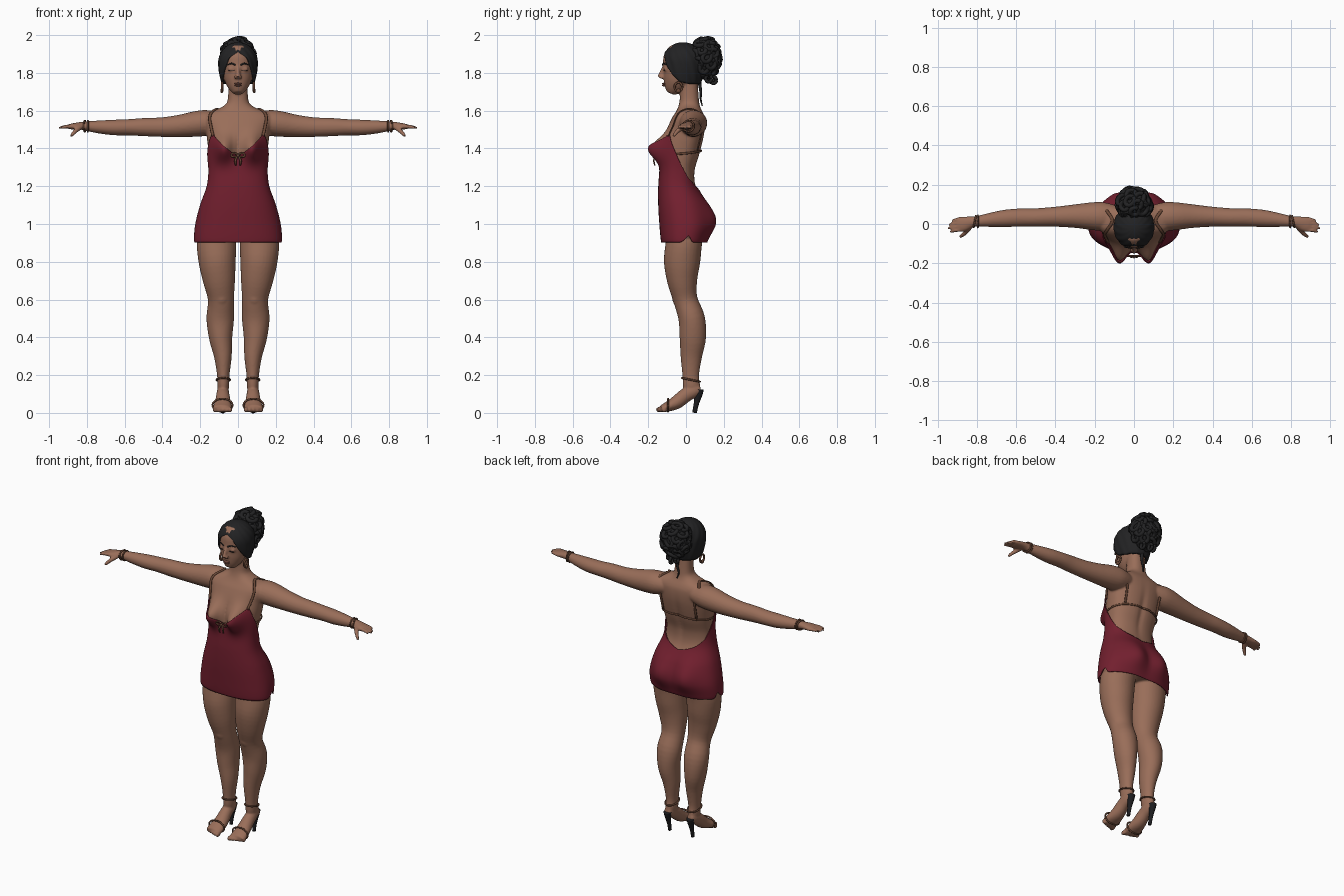
import bpy, bmesh, math, random
from math import sin, cos, pi, radians, exp
from mathutils import Vector, Matrix

random.seed(4)
if "Cube" in bpy.data.objects:
    bpy.data.objects.remove(bpy.data.objects["Cube"], do_unlink=True)
X, Y, Z = Vector((1, 0, 0)), Vector((0, 1, 0)), Vector((0, 0, 1))


def material(name, rgb):
    m = bpy.data.materials.new(name)
    m.use_nodes = True
    m.diffuse_color = (*rgb, 1)
    m.node_tree.nodes["Principled BSDF"].inputs["Base Color"].default_value = (*rgb, 1)
    return m


SKIN = material("warm skin", (0.32, 0.155, 0.10))
RED = material("dark red satin", (0.17, 0.014, 0.028))
HAIR = material("black hair", (0.016, 0.016, 0.017))
TRIM = material("brown trim", (0.14, 0.062, 0.036))
LIP = material("rose lips", (0.23, 0.09, 0.065))
HEEL = material("black heel", (0.012, 0.012, 0.014))


def sample(rows, t):
    """Smooth interpolation through rows whose first entry is the key."""
    t = min(max(t, rows[0][0]), rows[-1][0])
    n = len(rows)
    i = max(k for k in range(n - 1) if rows[k][0] <= t or k == 0)
    p, q = rows[i], rows[i + 1]
    o, r = rows[max(i - 1, 0)], rows[min(i + 2, n - 1)]
    h = q[0] - p[0]
    u = (t - p[0]) / h
    out = []
    for k in range(1, len(p)):
        m1 = (q[k] - o[k]) / (q[0] - o[0]) * h
        m2 = (r[k] - p[k]) / (r[0] - p[0]) * h
        out.append(p[k] * (2*u**3 - 3*u*u + 1) + m1 * (u**3 - 2*u*u + u)
                   + q[k] * (3*u*u - 2*u**3) + m2 * (u**3 - u*u))
    return out


def linear(rows, t):
    for (a, va), (b, vb) in zip(rows, rows[1:]):
        if t <= b:
            return va + (vb - va) * (t - a) / (b - a)
    return rows[-1][1]


def bridge(bm, rings, caps=True):
    vs = [[bm.verts.new(p) for p in ring] for ring in rings]
    n = len(vs[0])
    for a, b in zip(vs, vs[1:]):
        for j in range(n):
            bm.faces.new((a[j], a[(j + 1) % n], b[(j + 1) % n], b[j]))
    if caps:
        bm.faces.new(vs[0])
        bm.faces.new(vs[-1])


def loft(bm, rows, ref, seg=16, sub=4):
    """Tube through (x, y, z, radius along ref, other radius)."""
    keyed = [(i, *r) for i, r in enumerate(rows)]
    pts = [sample(keyed, i / sub) for i in range((len(rows) - 1) * sub + 1)]
    rings = []
    for i, p in enumerate(pts):
        d = Vector(pts[min(i + 1, len(pts) - 1)][:3]) - Vector(pts[max(i - 1, 0)][:3])
        a = (ref - d * (ref.dot(d) / d.dot(d))).normalized()
        b = d.cross(a).normalized()
        rings.append([Vector(p[:3]) + a * p[3] * cos(2*pi*j/seg) + b * p[4] * sin(2*pi*j/seg)
                      for j in range(seg)])
    bridge(bm, rings)


def coil(bm, c, axis, u, r1, r2, r, steps=20):
    v = axis.cross(u)
    pts = [Vector(c) + u * r1 * cos(2*pi*k/steps) + v * r2 * sin(2*pi*k/steps)
           for k in range(steps + 1)]
    loft(bm, [(*p, r, r) for p in pts], axis, 8, 1)


def ball(bm, c, r):
    bmesh.ops.create_icosphere(bm, subdivisions=3, radius=1,
                               matrix=Matrix.Translation(c) @ Matrix.Diagonal((*r, 1)))


def finish(name, bm, mat, mirror=False):
    bmesh.ops.recalc_face_normals(bm, faces=bm.faces[:])
    for f in bm.faces:
        f.smooth = True
    me = bpy.data.meshes.new(name)
    bm.to_mesh(me)
    bm.free()
    me.materials.append(mat)
    ob = bpy.data.objects.new(name, me)
    bpy.context.collection.objects.link(ob)
    if mirror:
        ob.modifiers.new("mirror", 'MIRROR').use_mirror_merge = False
    return ob


def flip(rows, s):
    return [(r[0] * s, *r[1:]) for r in rows]


# Torso rows: height, half width, front y, back y
TORSO = [(0.88, .215, -.115, .09), (0.92, .222, -.123, .105), (1.0, .215, -.13, .122),
         (1.1, .19, -.136, .10), (1.2, .155, -.136, .052), (1.28, .146, -.13, .047),
         (1.36, .153, -.125, .07), (1.44, .163, -.115, .09), (1.5, .17, -.10, .10),
         (1.56, .187, -.075, .10), (1.59, .165, -.056, .09), (1.608, .11, -.046, .08),
         (1.63, .068, -.038, .072), (1.66, .054, -.033, .068), (1.78, .05, -.03, .06)]


def torso(th, z, off=0.0):
    """Point on the torso; th = 0 faces the front."""
    w, f, b = sample(TORSO, z)
    s, c = sin(th), cos(th)
    s, c = math.copysign(abs(s)**.85, s), math.copysign(abs(c)**.85, c)
    x = (w + off) * s
    y = (f + b) / 2 - ((b - f) / 2 + off) * c
    bust = exp(-((abs(x) - .08) / .05)**2 - ((z - 1.4) / .067)**2)
    seat = exp(-((abs(x) - .09) / .07)**2 - ((z - 1.03) / .09)**2)
    spine = exp(-(x / .02)**2 - ((z - 1.36) / .12)**2)
    y += -.083 * bust * max(c, 0) + (.036 * seat - .01 * spine) * max(-c, 0)
    return Vector((x, y, z))


def circle(n):
    return [2 * pi * j / n for j in range(n)]


# Body: overlapping volumes fused into one skin
bm = bmesh.new()
bridge(bm, [[torso(t, .93 + .85 * i / 70) for t in circle(48)] for i in range(71)])
ARM = [(.08, .03, 1.54, .06, .05), (.16, .038, 1.536, .073, .067), (.22, .04, 1.53, .07, .068),
       (.3, .04, 1.52, .06, .06), (.4, .037, 1.513, .051, .052), (.5, .033, 1.513, .047, .048),
       (.58, .033, 1.512, .046, .043), (.66, .028, 1.511, .044, .041), (.74, .02, 1.514, .035, .034),
       (.8, .013, 1.518, .027, .026), (.83, .01, 1.52, .029, .021), (.87, 0, 1.517, .039, .017),
       (.897, -.003, 1.515, .038, .013)]
THUMB = [(.83, -.01, 1.515, .013, .013), (.86, -.045, 1.492, .012, .012), (.885, -.066, 1.465, .008, .008)]
LEG = [(.1, 0, .98, .09, .10), (.113, -.011, .9, .104, .096), (.11, -.021, .8, .098, .096),
       (.1, -.02, .7, .085, .08), (.09, -.003, .6, .069, .064), (.094, .03, .5, .073, .07),
       (.092, .036, .4, .062, .07), (.08, .028, .3, .047, .057), (.078, .025, .2, .033, .044),
       (.078, .03, .14, .031, .045), (.079, .04, .11, .024, .03)]
FOOT = [(.08, .078, .125, .02, .02), (.08, .045, .118, .03, .036), (.08, 0, .095, .035, .038),
        (.08, -.05, .056, .042, .036), (.082, -.1, .032, .05, .026), (.083, -.132, .022, .049, .018)]
for s in (1, -1):
    loft(bm, flip(ARM, s), Y, 24)
    loft(bm, flip(THUMB, s), Y)
    for k, tip in enumerate((.925, .945, .95, .938)):
        y = .024 - .018 * k
        loft(bm, flip([(.88, y, 1.516, .01, .011), (.915, y - .004, 1.515, .009, .01),
                       (tip, y - .01, 1.508, .006, .006)], s), Y, 10)
    loft(bm, flip(LEG, s), X, 32)
    loft(bm, flip(FOOT, s), X, 24)
    ball(bm, (s * .088, -.05, .615), (.036, .024, .045))
    for k in range(5):
        ball(bm, (s * (.042 + .02 * k), -.14 + .006 * k, .017), (.012, .022 - .002 * k, .015))
    ball(bm, (s * .035, -.107, 1.82), (.02, .013, .012))
    ball(bm, (s * .012, -.13, 1.777), (.01, .012, .009))
    ball(bm, (s * .084, -.015, 1.79), (.012, .022, .035))
HEAD = [(0, -.083, 1.692, .024, .022), (0, -.072, 1.715, .046, .046), (0, -.056, 1.75, .067, .068),
        (0, -.04, 1.79, .078, .085), (0, -.03, 1.83, .083, .094), (0, -.02, 1.88, .084, .098),
        (0, -.012, 1.93, .06, .075), (0, -.01, 1.945, .03, .04)]
loft(bm, HEAD, X, 32)
loft(bm, [(0, -.115, 1.835, .009, .01), (0, -.133, 1.79, .012, .014), (0, -.142, 1.776, .014, .012)], X)
body = finish("body", bm, SKIN)
rm = body.modifiers.new("fuse", 'REMESH')
rm.mode, rm.voxel_size, rm.use_smooth_shade = 'VOXEL', .006, True
sm = body.modifiers.new("soften", 'SMOOTH')
sm.factor, sm.iterations = .5, 5

# Dress: sheath with sweetheart front, low back and side slits
TOP = [(0, 1.36), (21, 1.41), (48, 1.478), (62, 1.43), (80, 1.37), (95, 1.31),
       (120, 1.245), (150, 1.2), (180, 1.17)]
bm = bmesh.new()
rings = []
for i in range(57):
    ring = []
    for t in circle(112):
        deg = math.degrees(min(t, 2 * pi - t))
        low = .902 + .035 * exp(-((deg - 97) / 7)**2)
        ring.append(torso(t, low + (linear(TOP, deg) - low) * i / 56, .011))
    rings.append(ring)
bridge(bm, rings, False)
dress = finish("dress", bm, RED)
so = dress.modifiers.new("cloth", 'SOLIDIFY')
so.thickness, so.offset = .005, -1

# Shoulder straps, back band and the bow at the neckline
bm = bmesh.new()
PATH = [(47, 1.465), (49, 1.52), (48, 1.565), (56, 1.595), (90, 1.611), (124, 1.595),
        (134, 1.565), (140, 1.5), (138, 1.39)]
loft(bm, [(*torso(radians(a), z, .007), .008, .004) for a, z in PATH], X, 10, 5)
loft(bm, [(*torso(radians(a), 1.39 - .0002 * (180 - a), .005), .006, .004)
          for a in range(80, 185, 10)], Z, 8, 2)
finish("straps", bm, TRIM, True)
bm = bmesh.new()
coil(bm, (.02, -.163, 1.365), Y, X, .017, .01, .005)
loft(bm, [(.003, -.165, 1.36, .005, .004), (.014, -.17, 1.335, .006, .004), (.012, -.165, 1.31, .004, .003)], X, 8)
ball(bm, (0, -.167, 1.362), (.008, .008, .008))
finish("bow", bm, TRIM, True)

# Jewellery
bm = bmesh.new()
coil(bm, (.084, -.04, 1.725), X, Y, .02, .024, .006)
ball(bm, (.086, -.04, 1.705), (.008, .012, .012))
finish("earrings", bm, TRIM, True)
bm = bmesh.new()
for k in (0, 1):
    coil(bm, (.795 + .016 * k, .013, 1.518), (X + Y * .2 * k).normalized(), Z, .029, .03, .005)
finish("bracelets", bm, TRIM, True)

# Sandals: ankle strap, toe strap and a tapered heel
bm = bmesh.new()
coil(bm, (.078, .026, .175), (Z + Y * .2).normalized(), X, .036, .049, .005, 28)
coil(bm, (.082, -.095, .041), Y, X, .053, .034, .005, 28)
finish("sandal_straps", bm, TRIM, True)
bm = bmesh.new()
loft(bm, [(.08, .068, .125, .024, .026), (.08, .066, .1, .019, .022), (.08, .055, .05, .011, .014),
          (.08, .045, 0, .009, .012)], X, 16)
finish("heels", bm, HEEL, True)

# Face details
bm = bmesh.new()
loft(bm, [(.014, -.125, 1.842, .002, .004), (.035, -.118, 1.85, .003, .004),
          (.058, -.101, 1.842, .002, .002)], Y, 8)
ball(bm, (.035, -.116, 1.814), (.018, .006, .0022))
finish("brows_and_lashes", bm, HAIR, True)
bm = bmesh.new()
ball(bm, (0, -.116, 1.743), (.022, .012, .005))
ball(bm, (0, -.115, 1.734), (.019, .012, .006))
finish("lips", bm, LIP)

# Hair swept back from an arched hairline
LINE = [(0, 1.912), (25, 1.885), (40, 1.838), (60, 1.785), (80, 1.752), (110, 1.74), (180, 1.74)]
bm = bmesh.new()
rings = []
for i in range(1, 33):
    ring = []
    for t in circle(96):
        drop = linear(LINE, math.degrees(min(t, 2 * pi - t))) - 1.855
        phi = i / 32 * math.acos(drop / (.107 if drop > 0 else .2))
        r = sin(phi) * (1 + .014 * sin(14 * abs(t - pi) + 7 * phi))
        z = 1.855 + cos(phi) * (.107 if cos(phi) > 0 else .2)
        ring.append(Vector((.104 * r * sin(t), -.015 - .112 * r * cos(t), z)))
    rings.append(ring)
bridge(bm, rings, False)
bmesh.ops.holes_fill(bm, edges=[e for e in bm.edges if e.is_boundary and
                                all(v.co.z > 1.955 for v in e.verts)], sides=0)
cap = finish("hair_cap", bm, HAIR)
so = cap.modifiers.new("depth", 'SOLIDIFY')
so.thickness, so.offset = .014, -1

# Curled bun with loose locks
bm = bmesh.new()
ball(bm, (0, .1, 1.88), (.084, .078, .1))
for k in range(44):
    h = 1 - 2 * (k + .5) / 44
    a = k * 2.4
    n = Vector((cos(a) * (1 - h*h)**.5, sin(a) * (1 - h*h)**.5, h))
    tilt = (n + Vector([random.uniform(-.3, .3) for _ in range(3)])).normalized()
    u = tilt.orthogonal().normalized()
    c = Vector((n.x * .082, .1 + n.y * .076, 1.88 + n.z * .1))
    coil(bm, c, tilt, u, random.uniform(.018, .03), .022, .012, 14)
for x, y, z in ((-.03, .135, 1.768), (.035, .12, 1.77), (0, .145, 1.762)):
    coil(bm, (x, y, z), X, Y, .016, .018, .009, 14)
finish("bun", bm, HAIR)
bm = bmesh.new()
loft(bm, [(0, .07, 1.76, .012, .01), (.006, .078, 1.7, .008, .007), (-.004, .078, 1.66, .006, .005),
          (.003, .086, 1.625, .003, .003)], X, 8)
finish("nape_lock", bm, HAIR)
